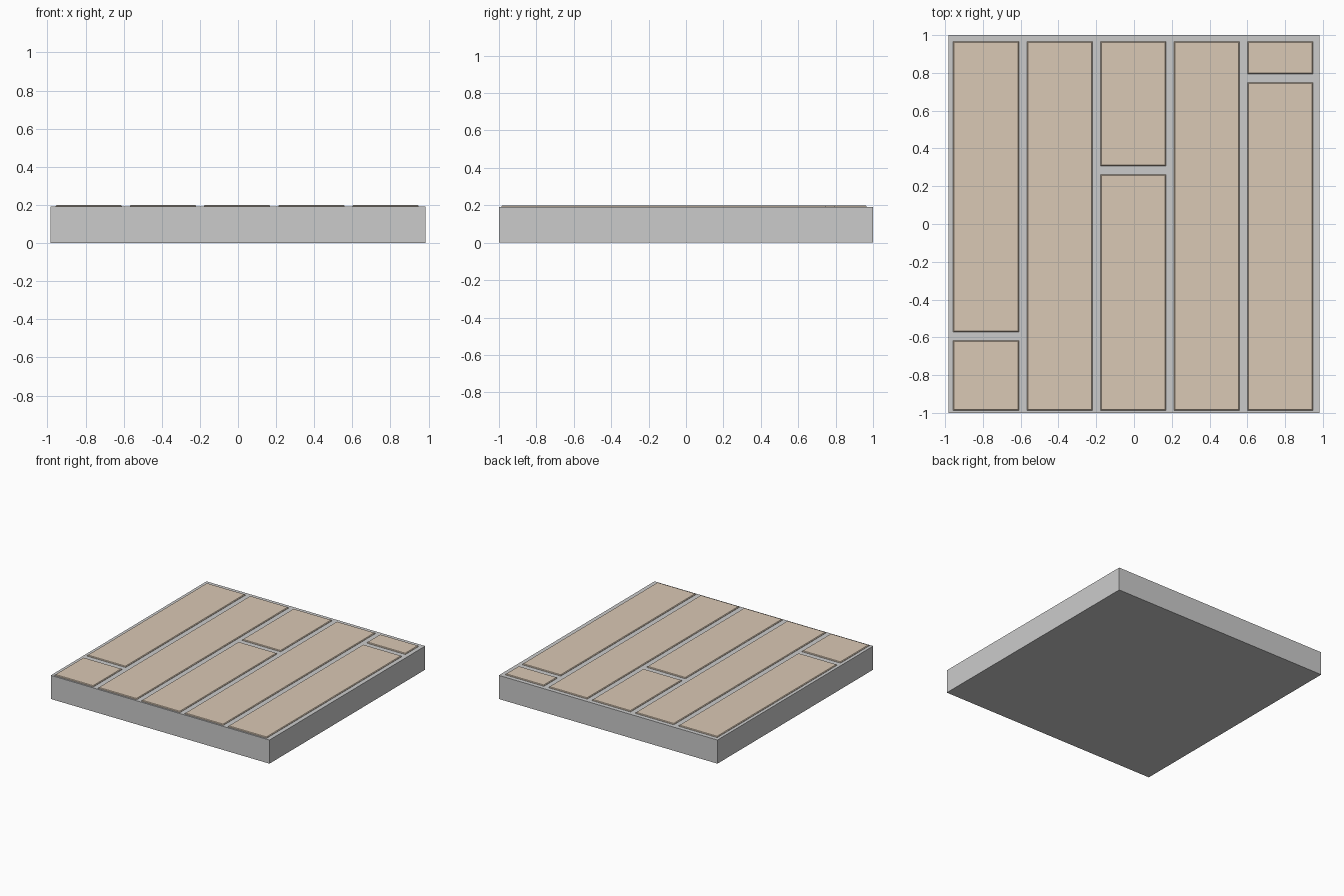
import bpy, bmesh

if "Cube" in bpy.data.objects:
    bpy.data.objects.remove(bpy.data.objects["Cube"])

wood = bpy.data.materials.new("wood")
wood.diffuse_color = (0.70, 0.58, 0.46, 1)
wood.use_nodes = True
wood.node_tree.nodes["Principled BSDF"].inputs["Base Color"].default_value = wood.diffuse_color


def box(name, x0, x1, y0, y1, z0, z1, chamfer=0.0, mat=None):
    bm = bmesh.new()
    bmesh.ops.create_cube(bm, size=1)
    for v in bm.verts:
        v.co = ((x0 + x1) / 2 + v.co.x * (x1 - x0),
                (y0 + y1) / 2 + v.co.y * (y1 - y0),
                (z0 + z1) / 2 + v.co.z * (z1 - z0))
    if chamfer:
        top = [e for e in bm.edges if all(v.co.z > z1 - 1e-4 for v in e.verts)]
        bmesh.ops.bevel(bm, geom=top, offset=chamfer, segments=1,
                        profile=0.5, affect='EDGES')
    mesh = bpy.data.meshes.new(name)
    bm.to_mesh(mesh)
    bm.free()
    obj = bpy.data.objects.new(name, mesh)
    bpy.context.collection.objects.link(obj)
    if mat:
        mesh.materials.append(mat)
    return obj


# Floor slab
box("slab", -0.983, 0.983, -1, 1, 0, 0.192)

# Five rows of boards; joints give the centre of the gap across a row
FRONT, BACK, GAP = -0.987, 0.966, 0.046
PITCH, WIDTH, LEFT = 0.3895, 0.347, -0.957
joints = [-0.595, None, 0.284, None, 0.772]
for i, joint in enumerate(joints):
    x0 = LEFT + i * PITCH
    if joint is None:
        spans = [(FRONT, BACK)]
    else:
        spans = [(FRONT, joint - GAP / 2), (joint + GAP / 2, BACK)]
    for j, (y0, y1) in enumerate(spans):
        box(f"board_{i + 1}_{j + 1}", x0, x0 + WIDTH, y0, y1,
            0.18, 0.2, 0.005, wood)
